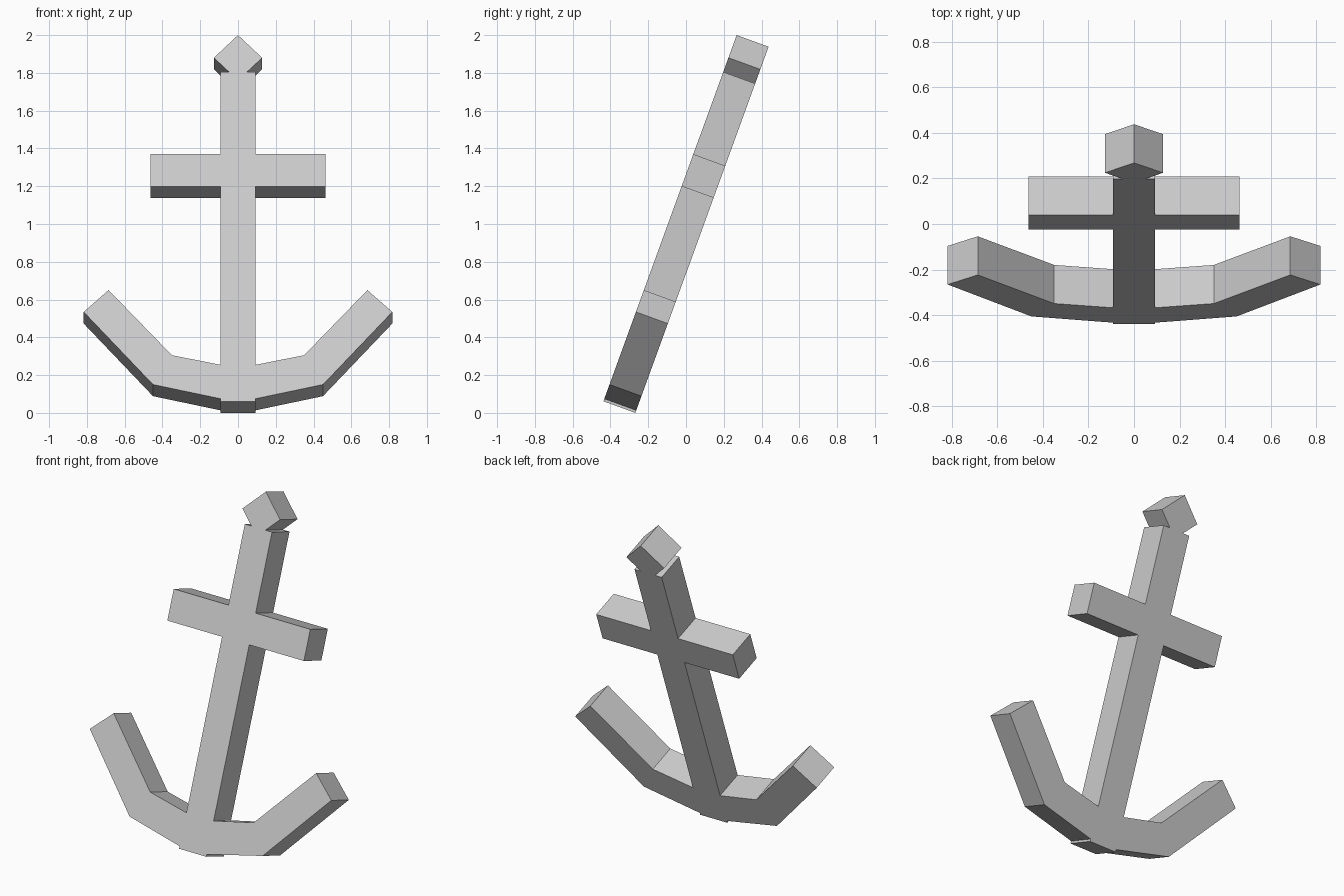
import bpy, bmesh, math
from mathutils import Matrix

cube = bpy.data.objects.get("Cube")
if cube:
    bpy.data.objects.remove(cube)

# One plain grey for the whole anchor
grey = bpy.data.materials.new("light grey")
grey.use_nodes = True
grey.diffuse_color = (0.6, 0.6, 0.6, 1)
grey.node_tree.nodes["Principled BSDF"].inputs["Base Color"].default_value = grey.diffuse_color

HALF_DEPTH = 0.09
HALF_WIDTH = 0.092
BASE, SHANK_TOP, TIP = 0.0328, 1.888, 2.0956
DIAGONAL = 0.1275

# The whole anchor leans back
LEAN = Matrix.Translation((0, -0.364, 0)) @ Matrix.Rotation(math.radians(-20), 4, "X")


def slab(name, outline, side=1):
    """Extrude a flat outline (across, along the shank) to the anchor's depth."""
    bm = bmesh.new()
    face = bm.faces.new([bm.verts.new((side * x, -HALF_DEPTH, h)) for x, h in outline])
    grown = bmesh.ops.extrude_face_region(bm, geom=[face], use_keep_orig=True)
    back = [v for v in grown["geom"] if isinstance(v, bmesh.types.BMVert)]
    bmesh.ops.translate(bm, verts=back, vec=(0, 2 * HALF_DEPTH, 0))
    bmesh.ops.recalc_face_normals(bm, faces=bm.faces)
    bm.transform(LEAN)
    mesh = bpy.data.meshes.new(name)
    bm.to_mesh(mesh)
    bm.free()
    mesh.materials.append(grey)
    obj = bpy.data.objects.new(name, mesh)
    bpy.context.collection.objects.link(obj)
    return obj


# Upright shank
slab("shank", [(-HALF_WIDTH, BASE), (HALF_WIDTH, BASE),
               (HALF_WIDTH, SHANK_TOP), (-HALF_WIDTH, SHANK_TOP)])

# Diamond head, cut flat where it meets the shank
middle = TIP - DIAGONAL
neck = DIAGONAL - (middle - SHANK_TOP)
slab("diamond_head", [(-neck, SHANK_TOP), (neck, SHANK_TOP), (DIAGONAL, middle),
                      (0, TIP), (-DIAGONAL, middle)])

# Crossbar halves and bent arms on both sides
bar = [(HALF_WIDTH, 1.244), (0.462, 1.244), (0.462, 1.425), (HALF_WIDTH, 1.425)]
arm = [(HALF_WIDTH, 0.047), (0.45, 0.127), (0.817, 0.536),
       (0.685, 0.659), (0.35, 0.292), (HALF_WIDTH, 0.238)]
for label, side in (("left", 1), ("right", -1)):
    slab(label + "_crossbar", bar, side)
    slab(label + "_arm", arm, side)
